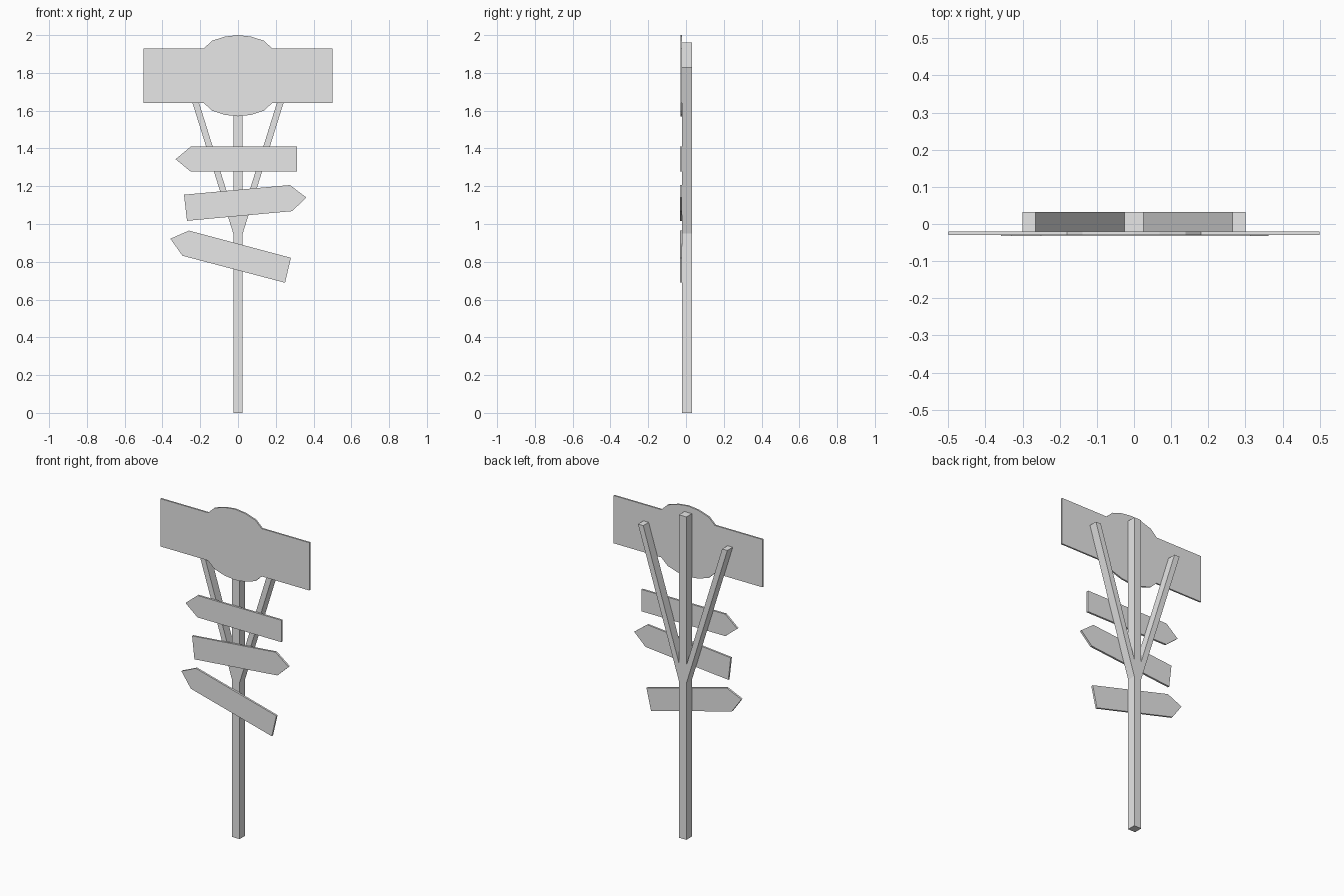
import bpy
import bmesh

cube = bpy.data.objects.get("Cube")
if cube:
    bpy.data.objects.remove(cube, do_unlink=True)

# One plain grey for the whole signpost
GREY = (0.8, 0.8, 0.8, 1.0)
grey = bpy.data.materials.new("plain grey")
grey.use_nodes = True
grey.diffuse_color = GREY
for node in grey.node_tree.nodes:
    if node.type == 'BSDF_PRINCIPLED':
        node.inputs["Base Color"].default_value = GREY

BACK = 0.032     # rear of the posts
FACE = -0.02     # front of the posts, where the boards are fixed


def prism(name, outline, front, back):
    """Extrude an (x, z) outline from front to back along y."""
    bm = bmesh.new()
    face = bm.faces.new([bm.verts.new((x, front, z)) for x, z in outline])
    extruded = bmesh.ops.extrude_face_region(bm, geom=[face])["geom"]
    moved = [v for v in extruded if isinstance(v, bmesh.types.BMVert)]
    bmesh.ops.translate(bm, vec=(0, back - front, 0), verts=moved)
    bmesh.ops.recalc_face_normals(bm, faces=bm.faces)
    mesh = bpy.data.meshes.new(name)
    bm.to_mesh(mesh)
    bm.free()
    mesh.materials.append(grey)
    obj = bpy.data.objects.new(name, mesh)
    bpy.context.collection.objects.link(obj)
    return obj


# Upright post
prism("post", [(-0.025, 0), (0.025, 0), (0.025, 1.96), (-0.025, 1.96)], FACE, BACK)

# Slanted braces branching from the post
for name, s in (("left_brace", 1), ("right_brace", -1)):
    prism(name, [(0.025 * s, 0.95), (0.30 * s, 1.83), (0.265 * s, 1.83),
                 (0.0, 0.98), (0.0, 0.95)], FACE, BACK)

# Wide top board with a rounded middle, mirrored in x and z
MID = 1.785
quarter = [(0.5, 0.145), (0.18, 0.145), (0.138, 0.185), (0.069, 0.207), (0, 0.215)]
upper = quarter + [(-x, z) for x, z in reversed(quarter[:-1])]
outline = upper + [(x, -z) for x, z in reversed(upper)]
prism("top_board", [(x, MID + z) for x, z in outline], -0.03, FACE)

# Pointed direction boards
arrows = {
    "upper_arrow": [(-0.33, 1.343), (-0.25, 1.41), (0.313, 1.41),
                    (0.313, 1.277), (-0.25, 1.277)],
    "middle_arrow": [(0.362, 1.14), (0.275, 1.206), (-0.286, 1.155),
                     (-0.27, 1.017), (0.286, 1.068)],
    "lower_arrow": [(-0.358, 0.922), (-0.26, 0.965), (0.28, 0.821),
                    (0.249, 0.689), (-0.294, 0.832)],
}
for name, points in arrows.items():
    prism(name, points, -0.032, FACE)
